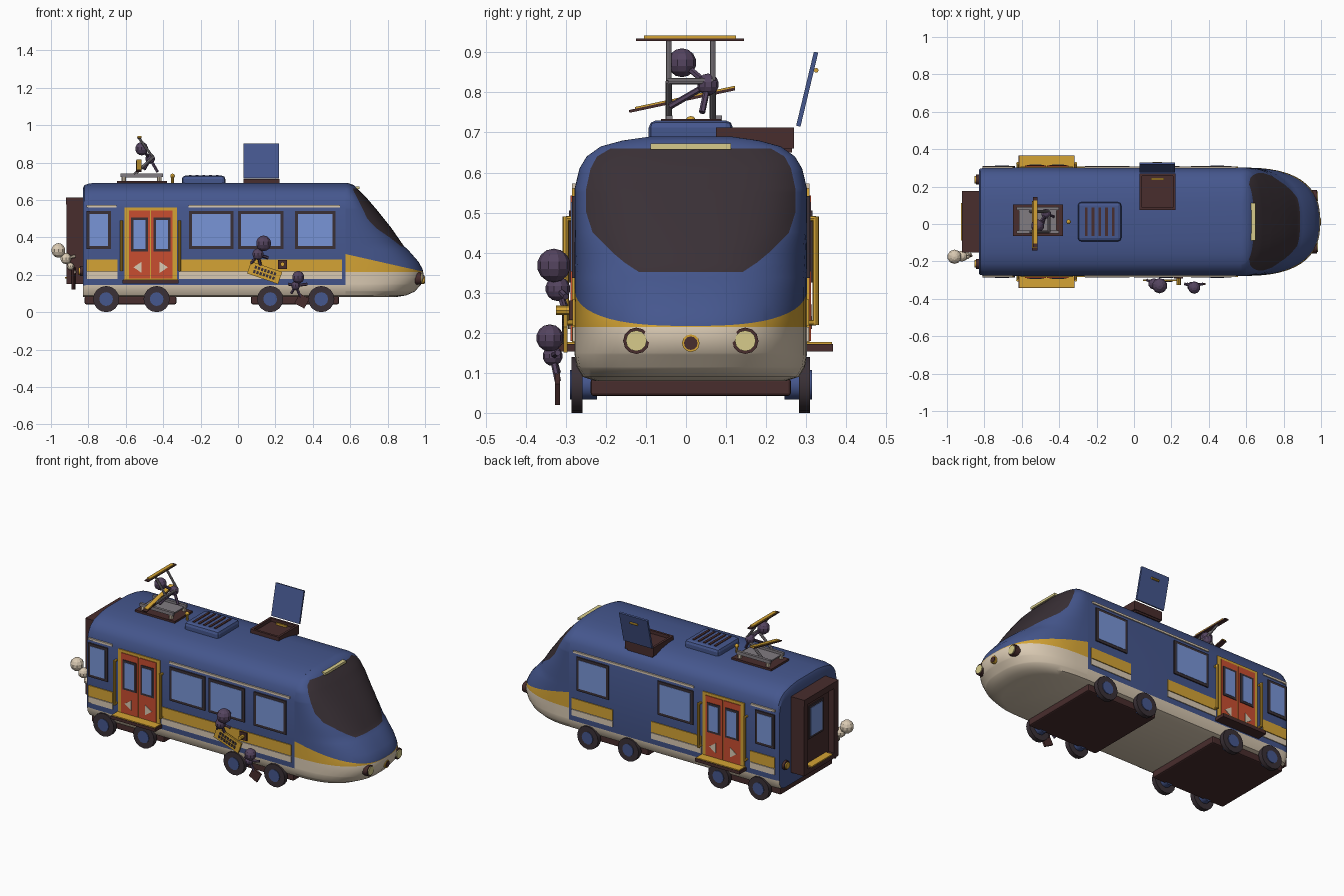
import bpy, bmesh, math
from mathutils import Vector, Matrix

if "Cube" in bpy.data.objects:
    bpy.data.objects.remove(bpy.data.objects["Cube"])

C = 0.012      # body centre line in y
HW = 0.29      # body half width
BOTH = (-1, 1)


def material(name, *rgb):
    m = bpy.data.materials.new(name)
    m.use_nodes = True
    m.diffuse_color = (*rgb, 1)
    m.node_tree.nodes["Principled BSDF"].inputs["Base Color"].default_value = (*rgb, 1)
    return m


BLUE = material("body_blue", 0.06, 0.095, 0.27)
GLASS = material("window_blue", 0.19, 0.30, 0.68)
RED = material("door_red", 0.58, 0.075, 0.03)
GOLD = material("gold", 0.66, 0.37, 0.035)
CREAM = material("cream", 0.70, 0.59, 0.45)
DARK = material("dark_glass", 0.042, 0.03, 0.037)
BROWN = material("dark_brown", 0.065, 0.026, 0.026)
PURPLE = material("dusky_purple", 0.09, 0.058, 0.115)
GREY = material("metal_grey", 0.22, 0.20, 0.22)
LAMP = material("lamp_yellow", 0.68, 0.60, 0.26)


def add(name, bm, mats, smooth=False):
    bmesh.ops.recalc_face_normals(bm, faces=bm.faces)
    me = bpy.data.meshes.new(name)
    bm.to_mesh(me)
    bm.free()
    for m in mats:
        me.materials.append(m)
    ob = bpy.data.objects.new(name, me)
    bpy.context.collection.objects.link(ob)
    if smooth:
        bpy.ops.object.select_all(action='DESELECT')
        ob.select_set(True)
        bpy.context.view_layer.objects.active = ob
        bpy.ops.object.shade_smooth_by_angle(angle=math.radians(32))
    return ob


def box(name, mat, lo, hi, tilt=0, axis='Y', bevel=0):
    lo, hi = Vector(lo), Vector(hi)
    bm = bmesh.new()
    bmesh.ops.create_cube(bm, size=1, matrix=Matrix.Diagonal((*(hi - lo), 1)))
    if bevel:
        bmesh.ops.bevel(bm, geom=bm.edges[:], offset=bevel, segments=2, affect='EDGES', profile=0.5)
    bm.transform(Matrix.Translation((lo + hi) / 2) @ Matrix.Rotation(math.radians(tilt), 4, axis))
    return add(name, bm, [mat])


def rod(name, mat, a, b, r, n=8):
    a, b = Vector(a), Vector(b)
    bm = bmesh.new()
    turn = (b - a).to_track_quat('Z', 'Y').to_matrix().to_4x4()
    bmesh.ops.create_cone(bm, cap_ends=True, segments=n, radius1=r, radius2=r, depth=(b - a).length,
                          matrix=Matrix.Translation((a + b) / 2) @ turn)
    return add(name, bm, [mat], n > 8)


def ball(name, mat, c, r):
    bm = bmesh.new()
    bmesh.ops.create_uvsphere(bm, u_segments=10, v_segments=7, radius=r, matrix=Matrix.Translation(c))
    return add(name, bm, [mat])


def plate(name, mat, x0, x1, z0, z1, d0, d1, sides=BOTH):
    for s in sides:
        ys = sorted((C + s * (HW + d0), C + s * (HW + d1)))
        box(name, mat, (x0, ys[0], z0), (x1, ys[1], z1))


def lerp(table, v):
    if v <= table[0][0]:
        return table[0][1]
    for (a, p), (b, q) in zip(table, table[1:]):
        if v <= b:
            return p + (q - p) * (v - a) / (b - a)
    return table[-1][1]


# Half width by height, shared by the body and the nose
WIDTH = [(.08, .24), (.09, .27), (.115, .285), (.145, .29), (.56, .29), (.61, .278),
         (.64, .26), (.665, .225), (.68, .17), (.69, .1)]

# Main body, lofted along its length, with a cream skirt
bm = bmesh.new()
rings = []
for x, s in ((-.83, .955), (-.822, .98), (-.805, .993), (-.78, 1), (.575, 1)):
    pts = [(w, z) for z, w in WIDTH] + [(-w, z) for z, w in reversed(WIDTH)]
    rings.append([bm.verts.new((x, C + w * s, .08 + (z - .08) * s)) for w, z in pts])
n = len(rings[0])
for a, b in zip(rings, rings[1:]):
    for i in range(n):
        f = bm.faces.new((a[i], a[(i + 1) % n], b[(i + 1) % n], b[i]))
        f.material_index = int(f.calc_center_median().z < .144)
bm.faces.new(rings[0])
bm.faces.new(rings[-1])
add("body_shell", bm, [BLUE, CREAM], True)

# Nose: stacked rounded outlines, with the windscreen kept to its own columns
LENGTH = [(.08, .27), (.09, .33), (.11, .375), (.15, .41), (.19, .425), (.23, .417), (.27, .395),
          (.31, .36), (.338, .335), (.352, .318), (.45, .25), (.55, .17), (.62, .11), (.66, .07),
          (.68, .05), (.69, .02)]
SCREEN = [(.352, .13), (.375, .165), (.4, .195), (.45, .245), (.5, .27), (.6, .262), (.64, .24), (.665, .19)]
heights = sorted({z for z, _ in LENGTH + SCREEN + WIDTH} | {.215})
K, M = 8, 10
bm = bmesh.new()
rows = []
for z in heights:
    w, length = lerp(WIDTH, z), lerp(LENGTH, z)
    lim = min(lerp(SCREEN, z), w * .9)
    half = [lim * i / K for i in range(K + 1)]
    half += [lim + (w - lim) * math.sin(i / M * math.pi / 2) for i in range(1, M + 1)]
    ys = [-y for y in reversed(half[1:])] + half
    rows.append([bm.verts.new((.57 + length * max(0, 1 - (abs(y) / w) ** 2.6) ** (1 / 2.6), C + y, z))
                 for y in ys])
for z, a, b in zip(heights, rows, rows[1:]):
    for i in range(len(a) - 1):
        f = bm.faces.new((a[i], a[i + 1], b[i + 1], b[i]))
        if .35 < z < .66 and M <= i < M + 2 * K:
            f.material_index = 3
bm.faces.new(rows[0])
bm.faces.new(rows[-1])
bm.faces.new([r[0] for r in rows] + [r[-1] for r in reversed(rows)])
band_point, band_normal = Vector((.57, 0, .312)), Vector((.095, 0, .42))
bmesh.ops.bisect_plane(bm, geom=bm.verts[:] + bm.edges[:] + bm.faces[:],
                       plane_co=band_point, plane_no=band_normal)
for f in bm.faces:
    c = f.calc_center_median()
    if f.material_index == 0 and (c - band_point).dot(band_normal) < 0:
        f.material_index = 1 if c.z > .215 else 2
add("nose", bm, [BLUE, GOLD, CREAM, DARK], True)

# Nose lamps, coupler cap and roof light bar
for s in BOTH:
    y = C + s * .136
    rod("headlight_ring", BROWN, (.93, y, .18), (.978, y, .18), .033, 12)
    rod("headlight_lens", LAMP, (.95, y, .18), (.983, y, .18), .026, 12)
rod("nose_cap_ring", GOLD, (.97, C, .174), (.997, C, .174), .022, 12)
rod("nose_cap", BROWN, (.97, C, .174), (1, C, .174), .017, 12)
box("light_bar", LAMP, (.625, C - .1, .658), (.65, C + .1, .672))

# Side bands: long on the right side, broken on the left
for x0, x1, sides in ((-.81, -.645, BOTH), (-.315, .555, (-1,)), (-.315, .02, (1,)), (.28, .555, (1,))):
    plate("gold_band", GOLD, x0, x1, .218, .283, -.002, .005, sides)
    plate("cream_band", CREAM, x0, x1, .178, .214, -.002, .005, sides)
for x0, x1 in ((-.81, -.65), (-.265, .545)):
    plate("rain_strip", CREAM, x0, x1, .56, .572, -.003, .006)

# Windows
for x0, x1, sides in ((-.81, -.68, BOTH), (-.262, -.024, BOTH), (0, .242, (-1,)), (.305, .522, BOTH)):
    plate("window_frame", DARK, x0, x1, .337, .542, -.002, .007, sides)
    plate("window_glass", GLASS, x0 + .016, x1 - .016, .353, .526, .006, .009, sides)

# Double doors with rails and steps
DOOR = -.467
plate("door_surround", GOLD, DOOR - .14, DOOR + .14, .176, .56, -.002, .006)
for e in BOTH:
    leaf = DOOR + e * .06
    plate("door_leaf", RED, leaf - .057, leaf + .057, .18, .543, .005, .01)
    plate("door_window_frame", DARK, leaf - .045, leaf + .045, .325, .505, .009, .014)
    plate("door_window", GLASS, leaf - .032, leaf + .032, .338, .492, .013, .016)
    for s in BOTH:
        y = C + s * (HW + .01)
        bm = bmesh.new()
        tri = [bm.verts.new((leaf + e * dx, y + s * .003, .24 + dz))
               for dx, dz in ((.032, 0), (-.012, .03), (-.012, -.03))]
        bm.faces.new(tri if s < 0 else tri[::-1])
        ob = add("door_arrow", bm, [CREAM])
        ob.modifiers.new("thickness", 'SOLIDIFY').thickness = .003
        x, out = DOOR + e * .155, C + s * (HW + .022)
        rod("hand_rail", GOLD, (x, out, .22), (x, out, .49), .008)
        for z in (.225, .485):
            rod("rail_bracket", GOLD, (x, C + s * HW, z), (x, out, z), .007)
plate("door_step", BROWN, DOOR - .15, DOOR + .15, .153, .172, -.01, .065)
plate("step_tread", GOLD, DOOR - .145, DOOR + .145, .171, .177, -.01, .062)

# Bogies and wheels
for x0, x1 in ((-.82, -.33), (.07, .54)):
    box("bogie", BROWN, (x0, C - .25, .042), (x1, C + .25, .086), bevel=.008)
for x in (-.705, -.435, .172, .445):
    for s in BOTH:
        y = C + s * .284
        rod("wheel", DARK, (x, y - .014, .07), (x, y + .014, .07), .07, 16)
        rod("wheel_hub", BLUE, (x, y - s * .05, .07), (x, y + s * .018, .07), .037, 12)

# Rear gangway, tail lamps and rear step
for s in BOTH:
    y = C + s * .145
    box("gangway_post", BROWN, (-.918, y - .02, .15), (-.82, y + .02, .61))
    rod("tail_lamp_ring", BROWN, (-.845, C + s * .225, .22), (-.82, C + s * .225, .22), .027, 12)
    rod("tail_lamp", GOLD, (-.852, C + s * .225, .22), (-.82, C + s * .225, .22), .02, 12)
box("gangway_lintel", BROWN, (-.92, C - .165, .575), (-.82, C + .165, .612))
box("gangway_floor", BROWN, (-.918, C - .14, .15), (-.82, C + .14, .18))
box("gangway_door", BROWN, (-.88, C - .13, .17), (-.82, C + .13, .58))
box("gangway_window_frame", DARK, (-.885, C - .07, .33), (-.879, C + .07, .53))
box("gangway_window", GLASS, (-.888, C - .055, .345), (-.884, C + .055, .515))
box("rear_step", GOLD, (-.925, C - .1, .179), (-.84, C + .1, .187))

# Roof vent
box("roof_vent", BLUE, (-.3, C - .105, .67), (-.068, C + .105, .73), bevel=.018)
for i in range(5):
    x = -.255 + i * .036
    box("vent_slat", BROWN, (x - .007, C - .075, .728), (x + .007, C + .075, .734))

# Roof hatch with its lid raised
box("hatch_floor", BROWN, (.04, .085, .65), (.21, .265, .694))
for x in (.03, .208):
    box("hatch_side", BROWN, (x, .075, .66), (x + .014, .27, .713))
for y in (.075, .256):
    box("hatch_end", BROWN, (.03, y, .66), (.222, y + .014, .713))
box("hatch_ladder", GOLD, (.09, .235, .694), (.16, .245, .705))
box("hatch_lid", BLUE, (.03, .297, .713), (.22, .308, .903), tilt=-13.5, axis='X')
rod("lid_handle", GOLD, (.1, .325, .855), (.15, .325, .855), .006)

# Pantograph
PY, PX = .012, -.515
box("pantograph_base", BROWN, (-.648, .02 - .085, .68), (-.38, .02 + .085, .702))
box("pantograph_plate", GREY, (-.615, PY - .055, .72), (-.415, PY + .07, .728))
for s in BOTH:
    y = .02 + s * .062
    box("pantograph_rail", GREY, (-.628, y - .008, .722), (-.402, y + .008, .742))
    for x in (-.61, -.42):
        rod("insulator", CREAM, (x, y, .7), (x, y, .724), .012)
    y = PY + s * .055
    rod("lower_arm", GREY, (-.555, y, .735), (-.455, y, .828), .008)
    rod("upper_arm", GREY, (-.455, y, .828), (-.53, y, .932), .007)
rod("arm_cross", GREY, (-.455, -.045, .828), (-.455, .068, .828), .008)
box("contact_bar", BROWN, (-.54, -.125, .928), (-.515, .145, .935))
box("contact_strip", GOLD, (-.538, -.105, .934), (-.517, .125, .942))
box("loose_bar", BROWN, (-.545, -.145, .777), (-.515, .125, .784), tilt=12, axis='X')
box("loose_strip", GOLD, (-.543, -.13, .783), (-.517, .125, .79), tilt=12, axis='X')
rod("roof_post", GOLD, (-.35, C, .685), (-.35, C, .725), .007)
ball("roof_post_knob", GOLD, (-.35, C, .728), .013)


# Small round-headed figures
def figure(mat, head, r, body, r2, limbs):
    ball("figure_head", mat, head, r)
    ball("figure_body", mat, body, r2)
    for end in limbs:
        rod("figure_limb", mat, body, end, .008, 6)


figure(PURPLE, (PX, -.01, .874), .036, (-.47, .055, .82), .027,
       [(-.5, -.04, .765), (-.43, .04, .75), (PX, -.01, .874)])
figure(PURPLE, (.137, -.33, .368), .042, (.107, -.32, .31), .031,
       [(.16, -.3, .29), (.07, -.3, .26), (.12, -.3, .25), (.137, -.33, .368)])
figure(PURPLE, (.322, -.34, .187), .034, (.308, -.333, .142), .025,
       [(.285, -.32, .1), (.335, -.32, .08), (.37, -.32, .15), (.27, -.32, .15)])
figure(CREAM, (-.96, -.175, .33), .039, (-.92, -.172, .287), .03,
       [(-.895, -.17, .24), (-.87, -.16, .3), (-.87, -.17, .21)])
ball("figure_foot", CREAM, (-.895, -.17, .245), .02)
rod("rear_hook", BROWN, (-.88, -.17, .12), (-.88, -.17, .24), .01)

# Loose sign board, knob and dropped tile on the right side
box("sign_board", GOLD, (.055, -.306, .177), (.23, -.296, .245), tilt=19)
turn = Matrix.Rotation(math.radians(19), 3, 'Y')
for row in BOTH:
    for i in range(7):
        c = Vector((.1425, -.307, .211)) + turn @ Vector(((i - 3) * .018, 0, row * .012))
        box("sign_mark", DARK, c - Vector((.006, .002, .008)), c + Vector((.006, .002, .008)), tilt=19)
box("knob_plate", BROWN, (.215, -.292, .232), (.262, -.278, .28))
rod("knob", GOLD, (.238, -.325, .256), (.238, -.28, .256), .012)
box("dropped_tile", BROWN, (.312, -.327, .03), (.372, -.315, .09), tilt=28)
